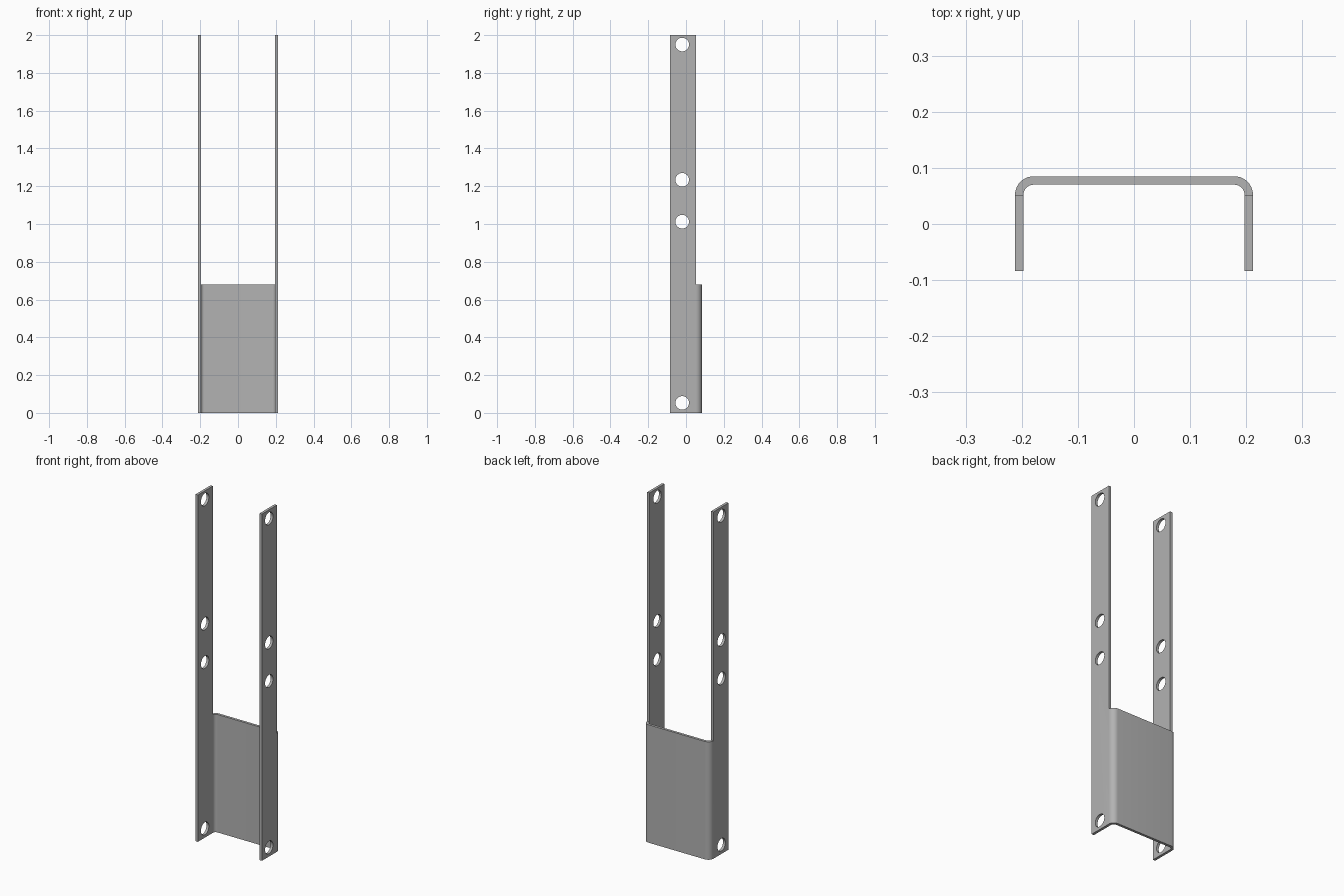
import bpy, bmesh
from math import pi, sin, cos
from mathutils import Matrix

cube = bpy.data.objects.get("Cube")
if cube:
    bpy.data.objects.remove(cube, do_unlink=True)

HALF_W, FRONT, BACK = 0.212, -0.084, 0.085
THICK, BEND, HEIGHT, PANEL_TOP = 0.015, 0.033, 2.0, 0.68
HOLE_Y, HOLE_R = -0.02, 0.036
HOLES = (0.053, 1.012, 1.234, 1.95)

steel = bpy.data.materials.new("grey steel")
steel.use_nodes = True
grey = (0.45, 0.45, 0.45, 1)
steel.diffuse_color = grey
steel.node_tree.nodes["Principled BSDF"].inputs["Base Color"].default_value = grey


def make_object(name, bm):
    bmesh.ops.recalc_face_normals(bm, faces=bm.faces)
    mesh = bpy.data.meshes.new(name)
    bm.to_mesh(mesh)
    bm.free()
    obj = bpy.data.objects.new(name, mesh)
    mesh.materials.append(steel)
    bpy.context.collection.objects.link(obj)
    return obj


def half_path(inset, steps=10):
    """Right-hand half of the bent sheet outline, front edge to back bend."""
    r = BEND - inset
    cx, cy = HALF_W - BEND, BACK - BEND
    arc = [(cx + r * cos(a), cy + r * sin(a))
           for a in (pi / 2 * i / steps for i in range(steps + 1))]
    return [(HALF_W - inset, FRONT)] + arc


def full_path(inset):
    half = half_path(inset)
    return half + [(-x, y) for x, y in reversed(half)]


# Bent sheet: U profile extruded to full height
bm = bmesh.new()
outline = full_path(0) + full_path(THICK)[::-1]
face = bm.faces.new([bm.verts.new((x, y, 0)) for x, y in outline])
up = bmesh.ops.extrude_face_region(bm, geom=[face])["geom"]
bmesh.ops.translate(bm, vec=(0, 0, HEIGHT),
                    verts=[v for v in up if isinstance(v, bmesh.types.BMVert)])
bracket = make_object("bracket", bm)

# Cutter that removes the back panel above its top edge
bm = bmesh.new()
cut_h = HEIGHT
bmesh.ops.create_cube(bm, size=1, matrix=Matrix.Translation(
    (0, BACK - BEND + 0.1, PANEL_TOP + cut_h / 2)) @ Matrix.Diagonal((1, 0.2, cut_h, 1)))
cutters = [make_object("panel_cutter", bm)]

# Cutters for the bolt holes through both legs
for z in HOLES:
    bm = bmesh.new()
    bmesh.ops.create_cone(bm, cap_ends=True, segments=40, radius1=HOLE_R, radius2=HOLE_R,
                          depth=1, matrix=Matrix.Translation((0, HOLE_Y, z))
                          @ Matrix.Rotation(pi / 2, 4, "Y"))
    cutters.append(make_object("hole_cutter", bm))

bpy.ops.object.select_all(action="DESELECT")
bracket.select_set(True)
bpy.context.view_layer.objects.active = bracket
for cutter in cutters:
    cutter.hide_render = True
    mod = bracket.modifiers.new("cut", "BOOLEAN")
    mod.operation, mod.solver, mod.object = "DIFFERENCE", "EXACT", cutter
    bpy.ops.object.modifier_apply(modifier=mod.name)
    bpy.data.objects.remove(cutter, do_unlink=True)

bpy.ops.object.shade_smooth_by_angle(angle=pi / 6)
